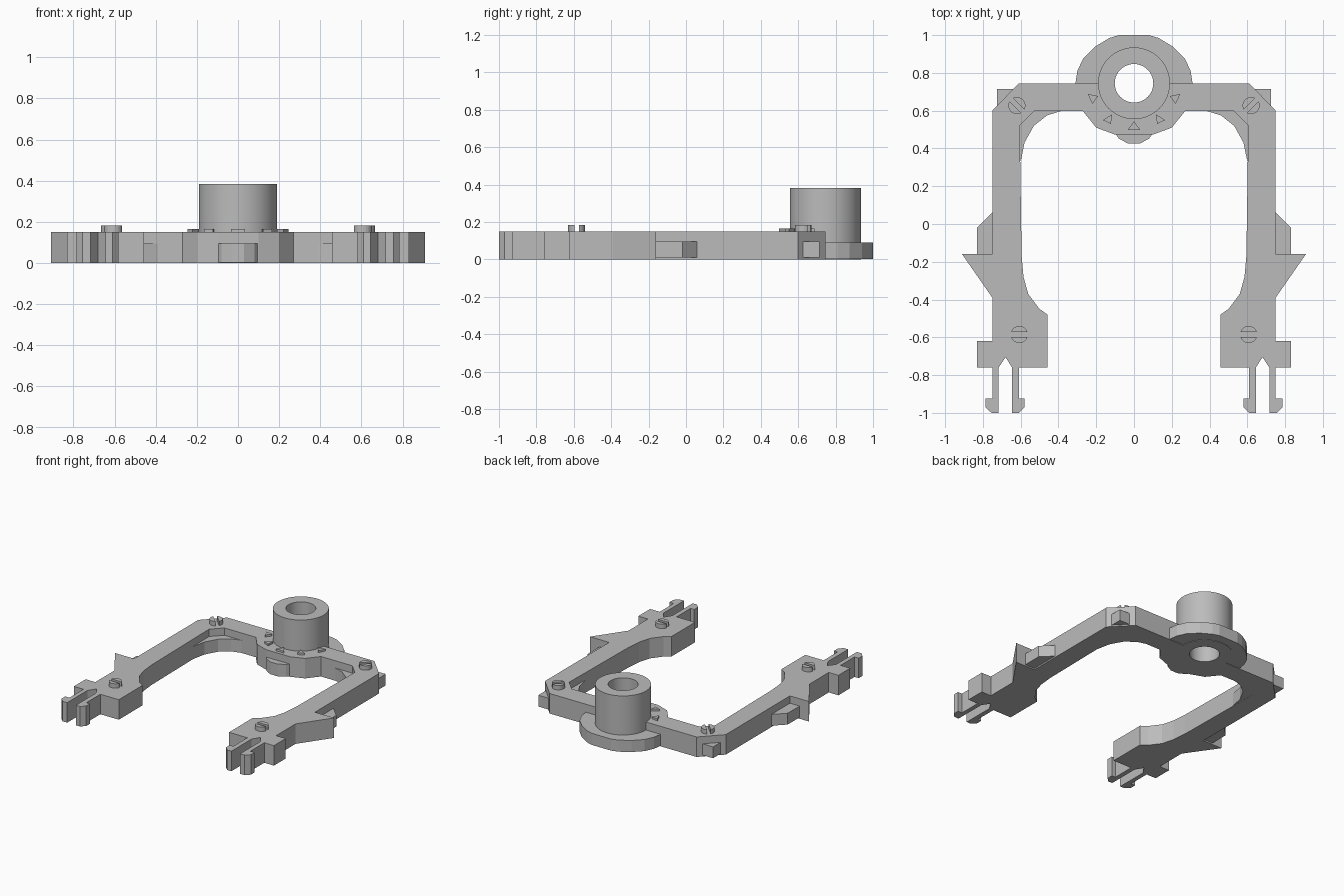
import bpy, bmesh, math
from mathutils import Matrix

cube = bpy.data.objects.get("Cube")
if cube:
    bpy.data.objects.remove(cube)

grey = bpy.data.materials.new("light grey")
grey.use_nodes = True
grey.diffuse_color = (0.5, 0.5, 0.5, 1)
grey.node_tree.nodes["Principled BSDF"].inputs["Base Color"].default_value = (0.5, 0.5, 0.5, 1)

HUB_Y = 0.745      # centre of the ring boss
TOP = 0.15         # frame thickness
STEP = 0.095       # height of the lower ledges


def finish(name, bm, smooth=False):
    bmesh.ops.recalc_face_normals(bm, faces=bm.faces)
    mesh = bpy.data.meshes.new(name)
    bm.to_mesh(mesh)
    bm.free()
    mesh.materials.append(grey)
    obj = bpy.data.objects.new(name, mesh)
    bpy.context.collection.objects.link(obj)
    if smooth:
        bpy.ops.object.select_all(action='DESELECT')
        obj.select_set(True)
        bpy.context.view_layer.objects.active = obj
        bpy.ops.object.shade_smooth_by_angle(angle=math.radians(35))
    return obj


def prism(name, outline, z0, z1):
    bm = bmesh.new()
    face = bm.faces.new([bm.verts.new((x, y, z0)) for x, y in outline])
    new = bmesh.ops.extrude_face_region(bm, geom=[face], use_keep_orig=True)["geom"]
    tops = [v for v in new if isinstance(v, bmesh.types.BMVert)]
    bmesh.ops.translate(bm, verts=tops, vec=(0, 0, z1 - z0))
    return finish(name, bm)


def flip(outline):
    return [(-x, y) for x, y in reversed(outline)]


def pair(name, outline, z0, z1):
    prism("left_" + name, outline, z0, z1)
    prism("right_" + name, flip(outline), z0, z1)


def arc(radius, start, end, steps, cx=0.0, cy=HUB_Y):
    angles = [math.radians(start + (end - start) * i / steps) for i in range(steps + 1)]
    return [(cx + radius * math.cos(a), cy + radius * math.sin(a)) for a in angles]


# Main frame: half outline from the hub notch round the arm to the inside
half = arc(0.188, -88, 0, 12) + [
    (0.61, HUB_Y), (0.75, 0.60), (0.75, -0.16), (0.91, -0.16), (0.75, -0.39),
    (0.75, -0.62), (0.83, -0.62), (0.83, -0.76), (0.75, -0.76),
    # two-prong clip
    (0.75, -0.925), (0.785, -0.925), (0.785, -0.97), (0.755, -1), (0.717, -1),
    (0.717, -0.76), (0.68, -0.705), (0.645, -0.76),
    (0.645, -1), (0.61, -1), (0.58, -0.97), (0.58, -0.925), (0.61, -0.925),
    # inner side
    (0.61, -0.76), (0.457, -0.76), (0.457, -0.48), (0.50, -0.45), (0.56, -0.37),
    (0.585, -0.28), (0.595, -0.17), (0.605, 0.52), (0.53, 0.597),
    (0.27, 0.597), (0.20, 0.51), (0.10, 0.473)]
prism("frame", half + flip(half), 0, TOP)

# Low ledges: inner corner fillets, side bumps, corner tabs
pair("corner_fillet", [(0.60, 0.33), (0.58, 0.43), (0.53, 0.52), (0.46, 0.575),
                       (0.39, 0.597), (0.55, 0.62), (0.63, 0.53)], 0.001, STEP)
pair("side_bump", [(0.74, 0.07), (0.83, -0.02), (0.83, -0.161), (0.74, -0.161)], 0.01, STEP)
pair("corner_tab", [(0.63, 0.715), (0.725, 0.715), (0.725, 0.61), (0.63, 0.61)], 0.01, STEP)

# Rear flange and front lip of the hub
rim = [(0.31, HUB_Y), (0.30, 0.81), (0.27, 0.875), (0.205, 0.94), (0.13, 0.985), (0.08, 1)]
flange = rim + flip(rim) + arc(0.188, 180, 0, 24)
prism("rear_flange", flange, 0.003, 0.09)
lip = [(0.03, 0.425), (0.08, 0.452), (0.10, 0.48)]
prism("front_lip", lip + flip(lip), 0.003, STEP)

# Hollow hub barrel
bm = bmesh.new()
ring = [bm.verts.new((r, 0, z)) for r, z in ((0.102, 0), (0.19, 0), (0.19, 0.383), (0.102, 0.383))]
edges = [bm.edges.new((ring[i], ring[(i + 1) % 4])) for i in range(4)]
bmesh.ops.spin(bm, geom=ring + edges, cent=(0, 0, 0), axis=(0, 0, 1),
               angle=math.tau, steps=64)
bmesh.ops.remove_doubles(bm, verts=bm.verts, dist=0.0001)
bmesh.ops.translate(bm, verts=bm.verts, vec=(0, HUB_Y, 0))
finish("hub_barrel", bm, smooth=True)

# Raised pointer marks around the hub
pair("outer_pointer", [(0.245, 0.688), (0.19, 0.677), (0.22, 0.635)], TOP - 0.01, 0.165)
pair("inner_pointer", [(0.165, 0.55), (0.117, 0.58), (0.122, 0.53)], TOP - 0.01, 0.165)
prism("centre_pointer", [(-0.033, 0.497), (0.033, 0.497), (0, 0.545)], TOP - 0.01, 0.165)


# Slotted screw heads, each as two segments beside the slot
def screw(name, x, y, turn):
    for side, offset in (("a", 0), ("b", 180)):
        points = arc(0.045, turn + offset + 16, turn + offset + 164, 14, x, y)
        prism(f"{name}_{side}", points, TOP - 0.01, 0.183)


for side, sign in (("left", 1), ("right", -1)):
    screw(side + "_corner_screw", sign * 0.62, 0.627, sign * 45)
    screw(side + "_arm_screw", sign * 0.607, -0.585, 0)
